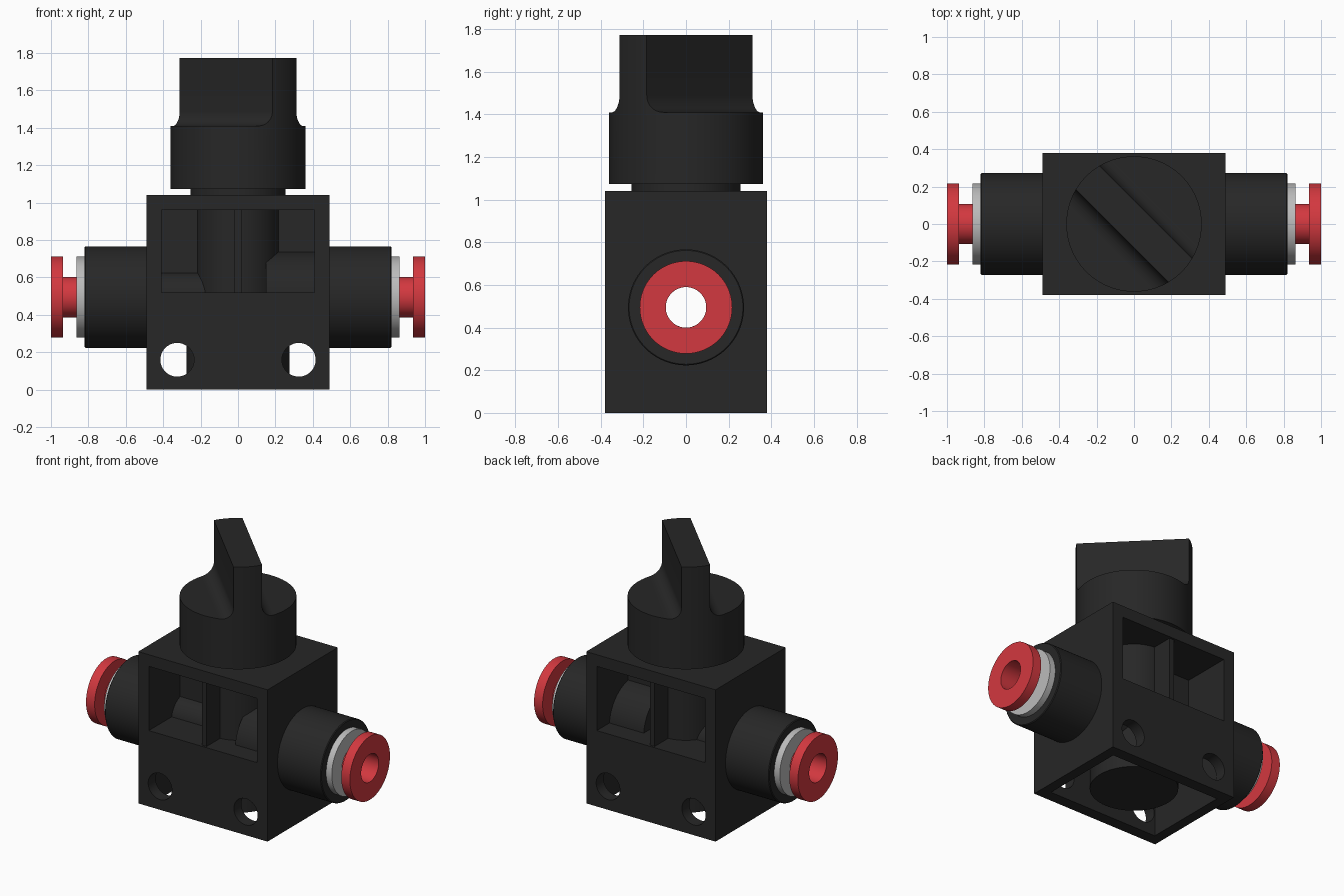
import bpy, bmesh, math
from mathutils import Matrix, Vector

if "Cube" in bpy.data.objects:
    bpy.data.objects.remove(bpy.data.objects["Cube"])


def material(name, rgb):
    m = bpy.data.materials.new(name)
    m.diffuse_color = (*rgb, 1)
    m.use_nodes = True
    m.node_tree.nodes["Principled BSDF"].inputs["Base Color"].default_value = m.diffuse_color
    return m


BLACK = material("black_plastic", (0.02, 0.02, 0.02))
RED = material("red_plastic", (0.65, 0.04, 0.05))
SILVER = material("light_grey", (0.5, 0.5, 0.5))
AXIS_Z = 0.495
BORE = 0.095


def finish(name, bm, mat, matrix=Matrix()):
    bmesh.ops.recalc_face_normals(bm, faces=bm.faces)
    bm.transform(matrix)
    me = bpy.data.meshes.new(name)
    bm.to_mesh(me)
    bm.free()
    ob = bpy.data.objects.new(name, me)
    bpy.context.collection.objects.link(ob)
    if mat:
        me.materials.append(mat)
    return ob


def box(name, lo, hi, mat=None):
    lo, hi = Vector(lo), Vector(hi)
    bm = bmesh.new()
    bmesh.ops.create_cube(bm, size=1)
    for v in bm.verts:
        v.co = (lo + hi) / 2 + v.co * (hi - lo)
    return finish(name, bm, mat)


def lathe(name, profile, mat=None, matrix=Matrix(), n=96):
    """Revolve a closed (radius, height) profile round local z."""
    bm = bmesh.new()
    rings = []
    for i in range(n):
        a = 2 * math.pi * i / n
        rings.append([bm.verts.new((r * math.cos(a), r * math.sin(a), h)) for r, h in profile])
    k = len(profile)
    for i in range(n):
        p, q = rings[i], rings[(i + 1) % n]
        for j in range(k):
            j2 = (j + 1) % k
            if profile[j][0] or profile[j2][0]:
                bm.faces.new((p[j], q[j], q[j2], p[j2]))
    bmesh.ops.remove_doubles(bm, verts=bm.verts, dist=1e-5)
    return finish(name, bm, mat, matrix)


def rod(name, r, h0, h1, mat=None, matrix=Matrix(), n=64):
    return lathe(name, [(0, h0), (r, h0), (r, h1), (0, h1)], mat, matrix, n)


def tube(r0, r1, h0, h1):
    return [(r0, h0), (r1, h0), (r1, h1), (r0, h1)]


def boolean(ob, tool, operation='DIFFERENCE'):
    mod = ob.modifiers.new("cut", 'BOOLEAN')
    mod.operation = operation
    mod.solver = 'EXACT'
    mod.object = tool
    bpy.context.view_layer.objects.active = ob
    bpy.ops.object.modifier_apply(modifier=mod.name)
    bpy.data.objects.remove(tool, do_unlink=True)


def along_x(sign):
    return Matrix.Translation((0, 0, AXIS_Z)) @ Matrix.Rotation(sign * math.pi / 2, 4, 'Y')


# Housing: open bottom, window pockets front and back, mounting holes, flow bore
body = box("housing", (-0.49, -0.38, 0), (0.49, 0.38, 1.04), BLACK)
boolean(body, box("cutter", (-0.42, -0.30, -0.1), (0.42, 0.30, 0.44)))
for s in (-1, 1):
    y0, y1 = sorted((s * 0.04, s * 0.5))
    boolean(body, box("cutter", (-0.41, y0, 0.52), (0.41, y1, 0.96)))
    hole = Matrix.Translation((s * 0.325, 0, 0.16)) @ Matrix.Rotation(math.pi / 2, 4, 'X')
    boolean(body, rod("cutter", 0.09, -0.6, 0.6, None, hole))
boolean(body, rod("cutter", BORE, -1.2, 1.2, None, along_x(1)))

# Vertical valve chamber inside the housing
core = lathe("valve_chamber", [(0, 0.05), (0.275, 0.05), (0.275, 0.48), (0.22, 0.48),
                               (0.22, 1.0), (0, 1.0)], BLACK)
boolean(core, rod("cutter", BORE, -1.2, 1.2, None, along_x(1)))

# Centre rib in each window
for s, side in ((-1, "front"), (1, "back")):
    y0, y1 = sorted((s * 0.20, s * 0.365))
    box(side + "_rib", (-0.018, y0, 0.51), (0.018, y1, 0.97), BLACK)

# Ports: inner pipe, collar, grey ring and red release sleeve on each side
for s, side, inner in ((-1, "left", 0.135), (1, "right", 0.245)):
    m = along_x(s)
    lathe(side + "_inner_pipe", tube(BORE, inner, 0.15, 0.48), BLACK, m)
    lathe(side + "_collar", [(BORE, 0.47), (0.272, 0.47), (0.272, 0.815), (0.267, 0.82),
                             (BORE, 0.82)], BLACK, m)
    lathe(side + "_ring", tube(0.108, 0.217, 0.815, 0.863), SILVER, m)
    lathe(side + "_release_sleeve", [(BORE, 0.8), (0.108, 0.8), (0.108, 0.935), (0.217, 0.935),
                                     (0.217, 1.0), (BORE, 1.0)], RED, m)

# Knob neck and knob: a disc with a filleted diagonal grip blade
rod("knob_neck", 0.255, 1.03, 1.085, BLACK, n=96)
knob = rod("knob", 0.362, 1.073, 1.9, BLACK, n=128)
half = [(0.6, 1.0), (0.6, 1.41)]
for i in range(11):
    a = math.pi / 2 * i / 10
    half.append((0.17 - 0.08 * math.sin(a), 1.49 - 0.08 * math.cos(a)))
half.append((0.09, 1.773))
outline = half + [(-d, z) for d, z in reversed(half)]
bm = bmesh.new()
face = bm.faces.new([bm.verts.new((-0.6, d, z)) for d, z in outline])
ext = bmesh.ops.extrude_face_region(bm, geom=[face])
bmesh.ops.translate(bm, vec=(1.2, 0, 0), verts=[v for v in ext["geom"] if isinstance(v, bmesh.types.BMVert)])
grip = finish("cutter", bm, None, Matrix.Rotation(-math.pi / 4, 4, 'Z'))
boolean(knob, grip, 'INTERSECT')

# Smooth round surfaces, keep edges crisp
for ob in bpy.context.scene.objects:
    ob.select_set(True)
bpy.context.view_layer.objects.active = body
bpy.ops.object.shade_smooth_by_angle(angle=math.radians(30))
